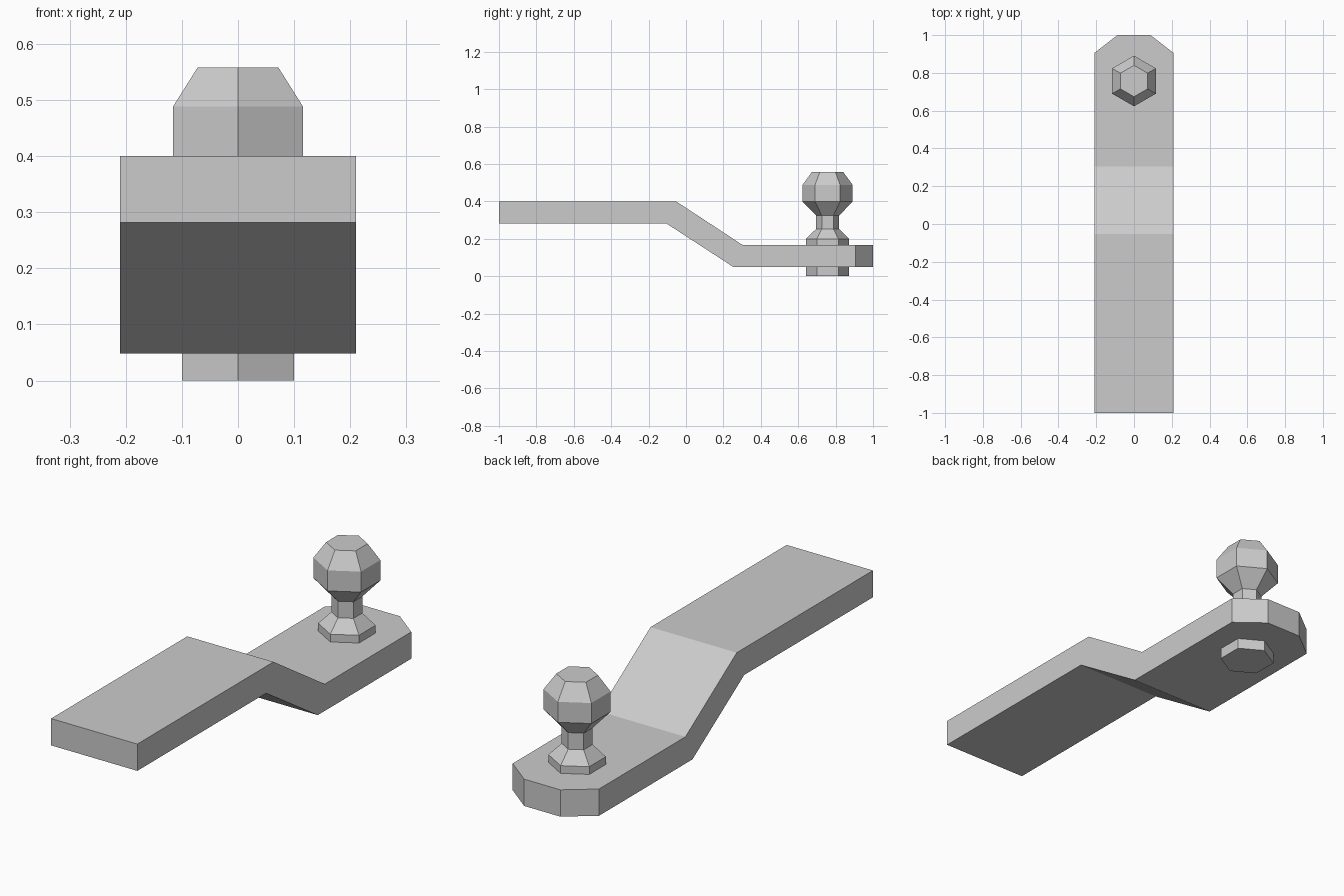
import bpy, bmesh, math
from mathutils import Vector

cube = bpy.data.objects.get("Cube")
if cube:
    bpy.data.objects.remove(cube, do_unlink=True)

steel = bpy.data.materials.new("grey steel")
steel.use_nodes = True
GREY = (0.6, 0.6, 0.6, 1.0)
steel.diffuse_color = GREY
steel.node_tree.nodes["Principled BSDF"].inputs["Base Color"].default_value = GREY


def finish(name, bm):
    bmesh.ops.recalc_face_normals(bm, faces=bm.faces)
    mesh = bpy.data.meshes.new(name)
    bm.to_mesh(mesh)
    bm.free()
    mesh.materials.append(steel)
    obj = bpy.data.objects.new(name, mesh)
    bpy.context.collection.objects.link(obj)
    return obj


def drop_bar():
    """Side profile (y, z) extruded across x, with clipped rear corners."""
    half = 0.21
    profile = [(-1, 0.4), (-0.053, 0.4), (0.304, 0.166), (1, 0.166),
               (1, 0.048), (0.255, 0.048), (-0.105, 0.282), (-1, 0.282)]
    bm = bmesh.new()
    side = bm.faces.new([bm.verts.new((-half, y, z)) for y, z in profile])
    grown = bmesh.ops.extrude_face_region(bm, geom=[side])["geom"]
    verts = [g for g in grown if isinstance(g, bmesh.types.BMVert)]
    bmesh.ops.translate(bm, verts=verts, vec=(2 * half, 0, 0))
    for s in (-1, 1):
        geom = bm.verts[:] + bm.edges[:] + bm.faces[:]
        cut = bmesh.ops.bisect_plane(bm, geom=geom, plane_co=(s * half, 0.905, 0),
                                     plane_no=Vector((s * 0.095, 0.122, 0)).normalized(),
                                     clear_outer=True)["geom_cut"]
        edges = [g for g in cut if isinstance(g, bmesh.types.BMEdge)]
        bmesh.ops.holes_fill(bm, edges=edges, sides=0)
    return finish("drop_bar", bm)


def hex_turned(name, profile, y, sides=6):
    """Turn a (radius, z) profile into a capped six-sided solid."""
    bm = bmesh.new()
    rings = []
    for r, z in profile:
        angles = [math.pi / 2 + math.tau * i / sides for i in range(sides)]
        rings.append([bm.verts.new((r * math.cos(a), y + r * math.sin(a), z)) for a in angles])
    for low, high in zip(rings, rings[1:]):
        for i in range(sides):
            j = (i + 1) % sides
            bm.faces.new((low[i], low[j], high[j], high[i]))
    bm.faces.new(rings[0])
    bm.faces.new(rings[-1])
    return finish(name, bm)


drop_bar()
BALL_Y = 0.757

# Nut under the bar
hex_turned("lower_nut", [(0.115, 0), (0.115, 0.06)], BALL_Y)

# Flange, neck and faceted ball in one turned piece
hex_turned("tow_ball", [(0.115, 0.15), (0.115, 0.2), (0.062, 0.252), (0.062, 0.325),
                        (0.134, 0.398), (0.134, 0.488), (0.083, 0.558)], BALL_Y)
